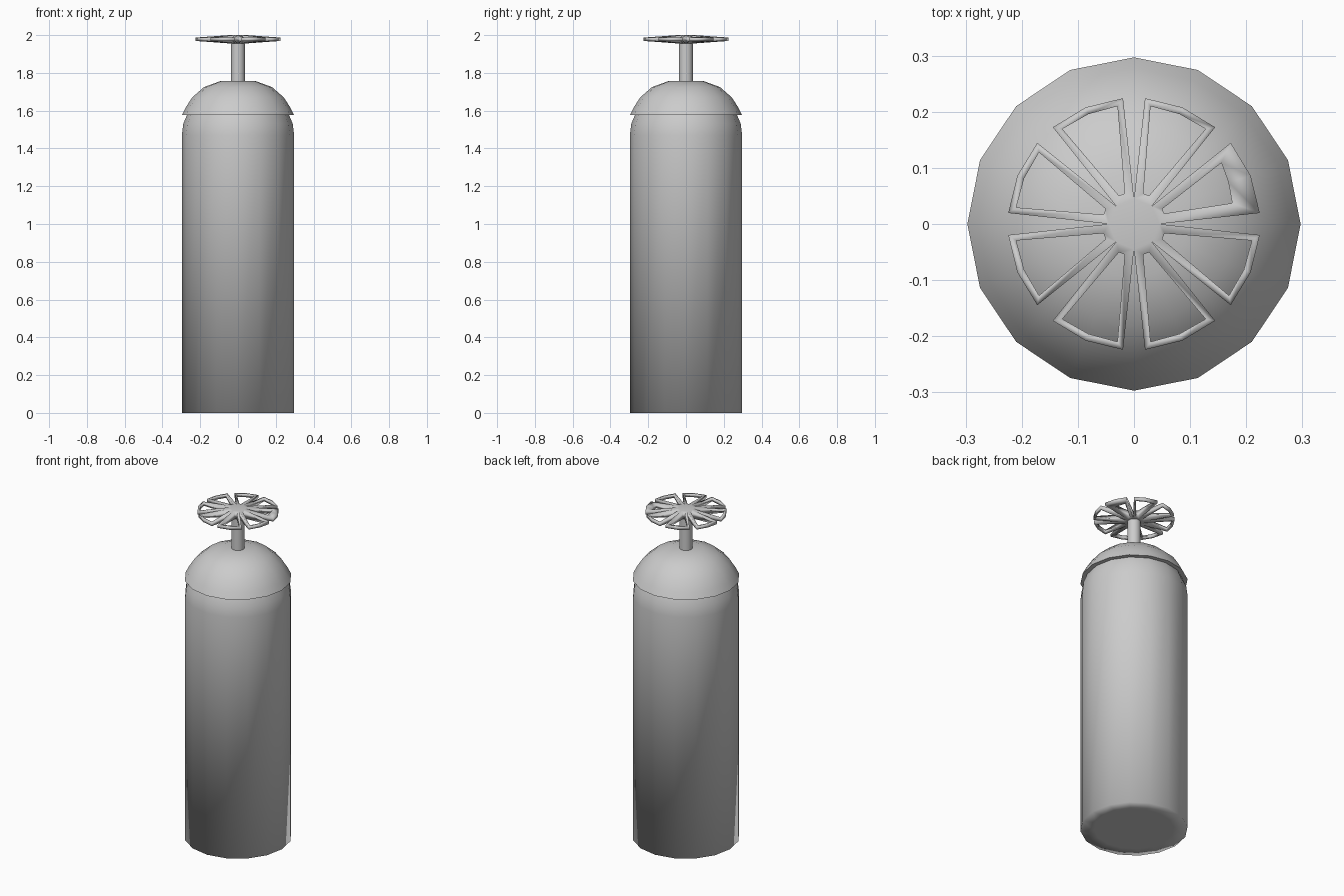
import bpy, bmesh
from math import sin, cos, radians, pi

cube = bpy.data.objects.get("Cube")
if cube:
    bpy.data.objects.remove(cube, do_unlink=True)

grey = bpy.data.materials.new("plain grey")
grey.use_nodes = True
grey.diffuse_color = (0.6, 0.6, 0.6, 1)
grey.node_tree.nodes["Principled BSDF"].inputs["Base Color"].default_value = (0.6, 0.6, 0.6, 1)


def finish(name, bm, angle=None):
    """Turn a bmesh into a smooth shaded, coloured object."""
    bmesh.ops.remove_doubles(bm, verts=bm.verts, dist=0.0005)
    bmesh.ops.recalc_face_normals(bm, faces=bm.faces)
    mesh = bpy.data.meshes.new(name)
    bm.to_mesh(mesh)
    bm.free()
    mesh.materials.append(grey)
    obj = bpy.data.objects.new(name, mesh)
    bpy.context.collection.objects.link(obj)
    bpy.ops.object.select_all(action='DESELECT')
    obj.select_set(True)
    bpy.context.view_layer.objects.active = obj
    if angle:
        bpy.ops.object.shade_smooth_by_angle(angle=radians(angle))
    else:
        bpy.ops.object.shade_smooth()
    return obj


def lathe(name, profile, sides=16, angle=None):
    """Revolve (radius, height) points around z."""
    bm = bmesh.new()
    verts = [bm.verts.new((r, 0, z)) for r, z in profile]
    edges = [bm.edges.new(pair) for pair in zip(verts, verts[1:])]
    bmesh.ops.spin(bm, geom=verts + edges, cent=(0, 0, 0), axis=(0, 0, 1),
                   angle=2 * pi, steps=sides)
    return finish(name, bm, angle)


# Tank body with flat base and tapered shoulder
lathe("tank_body", [(0, 0), (0.22, 0), (0.297, 0), (0.297, 1.47),
                    (0.29, 1.53), (0.27, 1.578)])

# Domed cap with an overhanging rim
lathe("domed_cap", [(0.27, 1.578), (0.297, 1.577), (0.278, 1.615), (0.243, 1.67),
                    (0.18, 1.725), (0.095, 1.756), (0, 1.757)], angle=60)

# Valve stem
lathe("valve_stem", [(0.037, 1.745), (0.037, 1.965)], sides=12)


# Hand wheel: eight open wedge frames around a hub, thinner at the outside
HUB, RIM, MID = 0.045, 0.225, 1.978


def wheel_point(bm, radius, degrees, side):
    t = max(0, (radius - HUB) / (RIM - HUB))
    half = 0.022 + (0.009 - 0.022) * t
    a = radians(degrees)
    return bm.verts.new((radius * cos(a), radius * sin(a), MID + side * half))


def loop(bm, points, start, side):
    return [wheel_point(bm, r, start + d, side) for r, d in points]


frame = [(HUB, 0), (RIM, 5), (RIM, 22.5), (RIM, 40), (HUB, 45)]
window = [(0.057, 17), (0.212, 8), (0.212, 22.5), (0.212, 37), (0.057, 28)]
# One wedge has a smaller, heavier window
small_window = [(0.057, 19), (0.179, 12), (0.184, 24), (0.19, 35), (0.057, 28)]

bm = bmesh.new()
for k in range(8):
    start = 45 * k
    hole = small_window if k == 0 else window
    outer = {s: loop(bm, frame, start, s) for s in (-1, 1)}
    inner = {s: loop(bm, hole, start, s) for s in (-1, 1)}
    for s in (-1, 1):
        o, w = outer[s], inner[s]
        for i in range(5):
            j = (i + 1) % 5
            bm.faces.new((o[i], o[j], w[j], w[i]))
        bm.faces.new((wheel_point(bm, 0, 0, s), o[0], o[4]))
    for i in range(5):
        j = (i + 1) % 5
        bm.faces.new((inner[-1][i], inner[-1][j], inner[1][j], inner[1][i]))
        if i < 4:
            bm.faces.new((outer[-1][i], outer[-1][j], outer[1][j], outer[1][i]))
finish("hand_wheel", bm)
